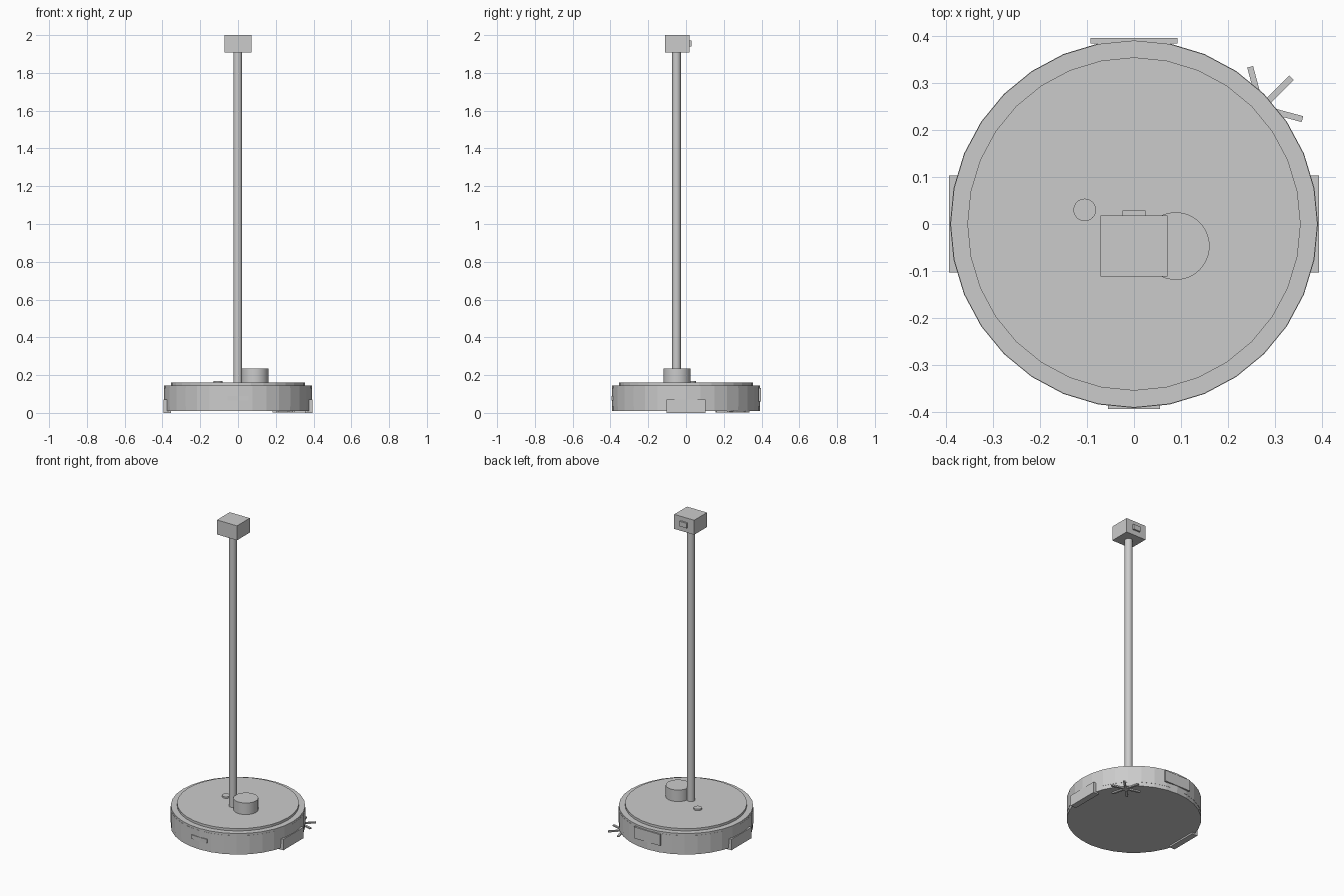
import bpy
import math

if "Cube" in bpy.data.objects:
    bpy.data.objects.remove(bpy.data.objects["Cube"])


def cylinder(name, x, y, z0, z1, radius, sides, smooth=False):
    bpy.ops.mesh.primitive_cylinder_add(vertices=sides, radius=radius, depth=z1 - z0,
                                        location=(x, y, (z0 + z1) / 2))
    ob = bpy.context.object
    ob.name = name
    if smooth:
        bpy.ops.object.shade_smooth_by_angle(angle=math.radians(30))
    return ob


def box(name, x0, x1, y0, y1, z0, z1):
    bpy.ops.mesh.primitive_cube_add(size=1, location=((x0 + x1) / 2, (y0 + y1) / 2, (z0 + z1) / 2))
    ob = bpy.context.object
    ob.name = name
    ob.scale = (x1 - x0, y1 - y0, z1 - z0)
    bpy.ops.object.transform_apply(location=False, rotation=False, scale=True)
    return ob


# Faceted round base with a slightly raised bumper band and top plate
cylinder("base_body", 0, 0, 0.01, 0.145, 0.391, 32)
cylinder("bumper_band", 0, 0, 0.035, 0.132, 0.392, 32)
cylinder("top_plate", 0, 0, 0.145, 0.16, 0.355, 32)

# Lidar turret and power button
cylinder("lidar_turret", 0.089, -0.047, 0.16, 0.234, 0.072, 48, True)
cylinder("power_button", -0.105, 0.03, 0.16, 0.17, 0.024, 32, True)

# Wheel blocks on both sides
for name, s in (("left_wheel", -1), ("right_wheel", 1)):
    box(name, *sorted((s * 0.355, s * 0.394)), -0.103, 0.103, 0.0, 0.07)

# Front sensor and rear panel
box("front_sensor", -0.055, 0.055, -0.394, -0.375, 0.065, 0.09)
box("rear_panel", -0.093, 0.093, 0.385, 0.396, 0.06, 0.132)

# Side brush: hub and six bristle arms
BX, BY = 0.271, 0.247
cylinder("brush_hub", BX, BY, 0.001, 0.012, 0.018, 16, True)
for i in range(6):
    a = math.radians(45 + 60 * i)
    arm = box("brush_arm", -0.045, 0.045, -0.0065, 0.0065, 0.002, 0.01)
    arm.location = (BX + 0.046 * math.cos(a), BY + 0.046 * math.sin(a), 0.006)
    arm.rotation_euler.z = a

# Mast with camera head
cylinder("mast", -0.001, -0.05, 0.16, 1.91, 0.023, 32, True)
box("camera_head", -0.071, 0.071, -0.112, 0.018, 1.907, 2.0)
box("camera_lens", -0.025, 0.025, 0.018, 0.029, 1.94, 1.972)
